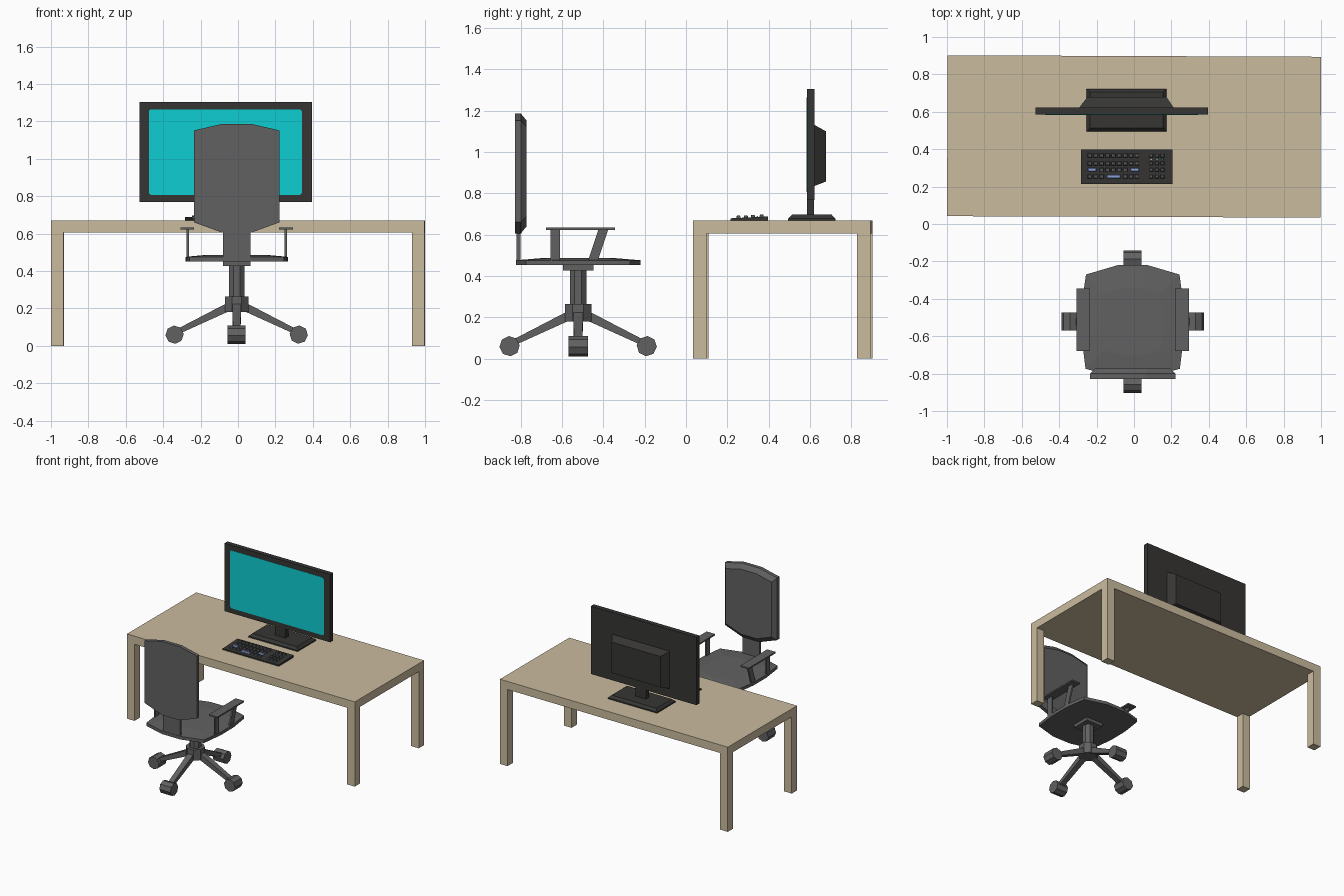
import bpy, bmesh, math
from mathutils import Vector, Matrix

if "Cube" in bpy.data.objects:
    bpy.data.objects.remove(bpy.data.objects["Cube"])


def material(name, r, g, b):
    m = bpy.data.materials.new(name)
    lin = [((c / 255 + 0.055) / 1.055) ** 2.4 for c in (r, g, b)]
    m.diffuse_color = (*lin, 1)
    m.use_nodes = True
    m.node_tree.nodes["Principled BSDF"].inputs["Base Color"].default_value = m.diffuse_color
    return m


WOOD = material("pale wood", 202, 187, 158)
DARK = material("dark plastic", 54, 53, 52)
CHAIR = material("chair grey", 97, 97, 97)
SCREEN = material("turquoise screen", 14, 206, 209)
KEY = material("key grey", 84, 86, 88)
BLUE = material("key blue", 140, 160, 215)
WHITE = material("light white", 225, 230, 230)
TEAL = material("light teal", 30, 190, 180)


def add_loft(bm, loops):
    """Skin matching loops and cap both ends."""
    rings = [[bm.verts.new(p) for p in loop] for loop in loops]
    n = len(rings[0])
    faces = [bm.faces.new(rings[0]), bm.faces.new(rings[-1])]
    for a, b in zip(rings, rings[1:]):
        for i in range(n):
            j = (i + 1) % n
            faces.append(bm.faces.new((a[i], a[j], b[j], b[i])))
    return faces


def finish(name, bm, *mats):
    bmesh.ops.recalc_face_normals(bm, faces=bm.faces)
    me = bpy.data.meshes.new(name)
    bm.to_mesh(me)
    bm.free()
    for m in mats:
        me.materials.append(m)
    ob = bpy.data.objects.new(name, me)
    bpy.context.collection.objects.link(ob)
    return ob


def loft(name, loops, mat):
    bm = bmesh.new()
    add_loft(bm, loops)
    return finish(name, bm, mat)


def rect(x0, x1, y0, y1, z):
    return [(x0, y0, z), (x1, y0, z), (x1, y1, z), (x0, y1, z)]


def box(name, x0, x1, y0, y1, z0, z1, mat):
    return loft(name, [rect(x0, x1, y0, y1, z0), rect(x0, x1, y0, y1, z1)], mat)


def ngon(r, n, z, cx=0, cy=0, turn=math.pi / 8):
    return [(cx + r * math.cos(turn + math.tau * i / n),
             cy + r * math.sin(turn + math.tau * i / n), z) for i in range(n)]


# Desk: top and four legs, turned very slightly
desk_place = Matrix.Translation((0, 0.468, 0)) @ Matrix.Rotation(-0.004, 4, 'Z')
desk = [box("desk_top", -0.998, 0.998, -0.43, 0.43, 0.605, 0.669, WOOD)]
for sx, side in ((-1, "left"), (1, "right")):
    for sy, end in ((-1, "front"), (1, "back")):
        x, y = sx * 0.965, sy * 0.397
        desk.append(box(f"desk_leg_{end}_{side}", x - 0.033, x + 0.033,
                        y - 0.033, y + 0.033, 0, 0.605, WOOD))
for ob in desk:
    ob.data.transform(desk_place)

# Monitor: casing, screen plate, tapered rear housing, neck and foot
box("monitor_casing", -0.527, 0.396, 0.585, 0.622, 0.768, 1.304, DARK)


def rounded(y, r=0.014):
    pts = []
    for k, (cx, cz) in enumerate(((0.342 - r, 1.264 - r), (-0.477 + r, 1.264 - r),
                                  (-0.477 + r, 0.807 + r), (0.342 - r, 0.807 + r))):
        for s in range(4):
            a = math.pi / 2 * (k + s / 3)
            pts.append((cx + r * math.cos(a), y, cz + r * math.sin(a)))
    return pts


loft("screen", [rounded(0.588), rounded(0.583)], SCREEN)


def upright(x0, x1, z0, z1, y):
    return [(x0, y, z0), (x1, y, z0), (x1, y, z1), (x0, y, z1)]


loft("monitor_rear_housing", [upright(-0.298, 0.217, 0.833, 1.135, 0.615),
                              upright(-0.25, 0.174, 0.857, 1.1, 0.678)], DARK)
box("monitor_neck", -0.085, 0.005, 0.586, 0.62, 0.685, 0.785, DARK)
loft("monitor_foot", [rect(-0.253, 0.174, 0.495, 0.723, 0.669),
                      rect(-0.253, 0.174, 0.495, 0.723, 0.678),
                      rect(-0.235, 0.156, 0.513, 0.705, 0.697)], DARK)

# Keyboard: wedge body
prof = [(0.215, 0.669), (0.398, 0.669), (0.398, 0.688), (0.215, 0.679)]
loft("keyboard_body", [[(x, y, z) for y, z in prof] for x in (-0.284, 0.206)], DARK)

# Keys, with blue wide keys and small lights above the number pad
bm = bmesh.new()


def key(x, y, w, d, mat=0, h=0.011):
    z = 0.679 + (y - 0.215) * 0.05
    t = 0.003
    faces = add_loft(bm, [rect(x - w / 2, x + w / 2, y - d / 2, y + d / 2, z - 0.003),
                          rect(x - w / 2 + t, x + w / 2 - t, y - d / 2 + t, y + d / 2 - t, z + h)])
    for f in faces:
        f.material_index = mat


wide = {2: ((-0.224, 0.046), (0.004, 0.046)), 3: ((-0.109, 0.075),)}
for row, y in enumerate((0.366, 0.324, 0.29, 0.254)):
    for cx, w in wide.get(row, ()):
        key(cx, y, w, 0.021, 1)
    for i in range(9):
        x = -0.236 + i * 0.0315
        if all(abs(x - cx) > w / 2 + 0.011 for cx, w in wide.get(row, ())):
            key(x, y, 0.025, 0.022)
    for x in (0.092, 0.122, 0.152):
        key(x, y, 0.022, 0.02)
for x, m in ((0.092, 2), (0.122, 2), (0.152, 3)):
    key(x, 0.346, 0.012, 0.011, m, 0.004)
finish("keyboard_keys", bm, KEY, BLUE, WHITE, TEAL)

# Chair centre
CX, CY = -0.007, -0.522

# Seat: twelve-sided cushion with a low crown
half = [(0.08, 0.302), (0.25, 0.252), (0.274, 0.08), (0.274, -0.08), (0.252, -0.252), (0.08, -0.3)]
outline = half + [(-x, y) for x, y in reversed(half)]


def seat_ring(s, z):
    return [(CX + x * s, CY + y * s, z) for x, y in outline]


loft("seat", [seat_ring(1, 0.452), seat_ring(1, 0.476), seat_ring(0.6, 0.486)], CHAIR)
box("seat_plate", CX - 0.073, CX + 0.073, CY - 0.073, CY + 0.073, 0.427, 0.455, CHAIR)

# Backrest: arched panel with a tapered front, and its support
half = [(0.077, 1.187), (0.228, 1.152), (0.228, 0.66), (0.077, 0.605)]
panel = half + [(-x, z) for x, z in reversed(half)]


def back_ring(s, y):
    return [(CX + x * s, y, 0.896 + (z - 0.896) * s) for x, z in panel]


loft("backrest", [back_ring(1, -0.828), back_ring(1, -0.8), back_ring(0.88, -0.772)], CHAIR)
box("backrest_support", CX - 0.074, CX + 0.074, -0.82, -0.802, 0.458, 0.66, CHAIR)

# Armrests: thin pad on one upright and one slanted post
for s, side in ((-1, "left"), (1, "right")):
    px, qx = CX + s * 0.262, CX + s * 0.264
    box(f"armrest_pad_{side}", CX + s * 0.264 - 0.037, CX + s * 0.264 + 0.037,
        -0.678, -0.344, 0.623, 0.634, CHAIR)
    for part, yb, yt in (("rear", -0.633, -0.633), ("front", -0.457, -0.4)):
        loft(f"armrest_post_{part}_{side}",
             [rect(px - 0.006, px + 0.006, yb - 0.024, yb + 0.024, 0.455),
              rect(px - 0.006, px + 0.006, yt - 0.024, yt + 0.024, 0.626)], CHAIR)

# Column and hub
loft("chair_column", [ngon(0.044, 8, z, CX, CY) for z in (0.2, 0.43)], CHAIR)
loft("chair_hub", [ngon(0.069, 8, z, CX, CY) for z in (0.18, 0.265)], CHAIR)

# Four sloping legs with eight-sided casters
for k in range(4):
    place = Matrix.Translation((CX, CY, 0)) @ Matrix.Rotation(k * math.pi / 2, 4, 'Z')
    leg = loft(f"chair_leg_{k + 1}",
               [[(0.03, -0.024, 0.19), (0.03, 0.024, 0.19), (0.03, 0.024, 0.24), (0.03, -0.024, 0.24)],
                [(0.315, -0.02, 0.061), (0.315, 0.02, 0.061), (0.315, 0.02, 0.092), (0.315, -0.02, 0.092)]],
               CHAIR)
    turn = math.radians(-27 + 22.5)
    wheel = loft(f"caster_{k + 1}",
                 [[(0.332 + x, y, 0.06 + z) for x, z, _ in ngon(0.049, 8, 0, turn=turn)]
                  for y in (-0.048, 0.048)], CHAIR)
    for ob in (leg, wheel):
        ob.data.transform(place)
